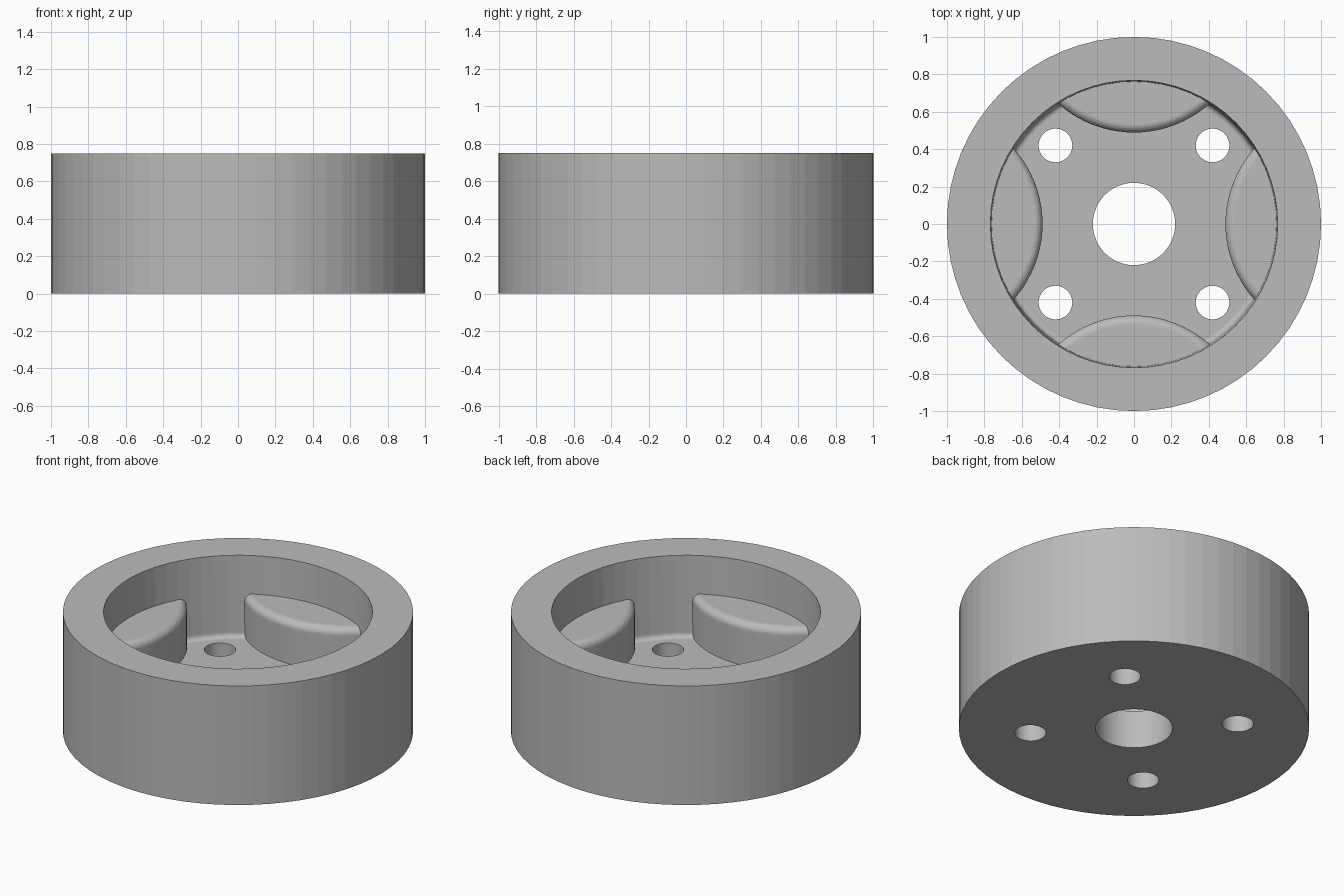
import bpy, bmesh
from math import sin, cos, pi, radians
from mathutils import Matrix, Vector

if "Cube" in bpy.data.objects:
    bpy.data.objects.remove(bpy.data.objects["Cube"])

HEIGHT, FLOOR, PAD_TOP = 0.75, 0.24, 0.51
SIDES = 64

metal = bpy.data.materials.new("plain_grey")
metal.use_nodes = True
GREY = (0.5, 0.5, 0.5, 1)
metal.diffuse_color = GREY
metal.node_tree.nodes["Principled BSDF"].inputs["Base Color"].default_value = GREY


def finish(name, bm):
    bmesh.ops.recalc_face_normals(bm, faces=bm.faces)
    mesh = bpy.data.meshes.new(name)
    bm.to_mesh(mesh)
    bm.free()
    mesh.materials.append(metal)
    obj = bpy.data.objects.new(name, mesh)
    bpy.context.collection.objects.link(obj)
    return obj


# Cup-shaped body: closed section turned around z, with a filleted floor edge
wall_r, fillet = 0.755, 0.03
section = [(0.22, 0), (1, 0), (1, HEIGHT), (0.768, HEIGHT)]
for i in range(6):
    a = i / 5 * pi / 2
    section.append((wall_r - fillet + fillet * cos(a), FLOOR + fillet - fillet * sin(a)))
section.append((0.22, FLOOR))

bm = bmesh.new()
rings = [[bm.verts.new((r * cos(2 * pi * k / SIDES), r * sin(2 * pi * k / SIDES), z))
          for r, z in section] for k in range(SIDES)]
for k in range(SIDES):
    here, there = rings[k], rings[(k + 1) % SIDES]
    for j in range(len(section)):
        n = (j + 1) % len(section)
        bm.faces.new((here[j], there[j], there[n], here[n]))
body = finish("wheel_body", bm)

# Four bolt holes through the floor
bm = bmesh.new()
for x in (-0.42, 0.42):
    for y in (-0.42, 0.42):
        bmesh.ops.create_cone(bm, cap_ends=True, segments=40, radius1=0.09, radius2=0.09,
                              depth=1, matrix=Matrix.Translation((x, y, 0.2)))
cutter = finish("bolt_hole_cutter", bm)
cutter.hide_render = True
cut = body.modifiers.new("bolt_holes", 'BOOLEAN')
cut.operation = 'DIFFERENCE'
cut.solver = 'EXACT'
cut.object = cutter
bpy.context.view_layer.objects.active = body
bpy.ops.object.modifier_apply(modifier=cut.name)
bpy.data.objects.remove(cutter)

# Four curved pads growing out of the wall, rounded along the inner top edge
PAD_R, PAD_C, STEPS = 0.608, 1.097, 28
for i, side in enumerate(("back", "left", "front", "right")):
    bm = bmesh.new()
    outline = []
    for k in range(STEPS + 1):
        a = radians(-58 + 116 * k / STEPS)
        outline.append(bm.verts.new((PAD_R * sin(a), PAD_C - PAD_R * cos(a), FLOOR - 0.1)))
    base = bm.faces.new(outline)
    new = bmesh.ops.extrude_face_region(bm, geom=[base])["geom"]
    top = [v for v in new if isinstance(v, bmesh.types.BMVert)]
    bmesh.ops.translate(bm, verts=top, vec=Vector((0, 0, PAD_TOP - FLOOR + 0.1)))
    rim = [e for e in bm.edges if e.verts[0] in top and e.verts[1] in top
           and e.calc_length() < 0.2]
    bmesh.ops.bevel(bm, geom=rim, offset=0.045, segments=6, profile=0.5, affect='EDGES')
    bmesh.ops.rotate(bm, verts=bm.verts, matrix=Matrix.Rotation(-i * pi / 2, 3, 'Z'))
    finish(side + "_pad", bm)
